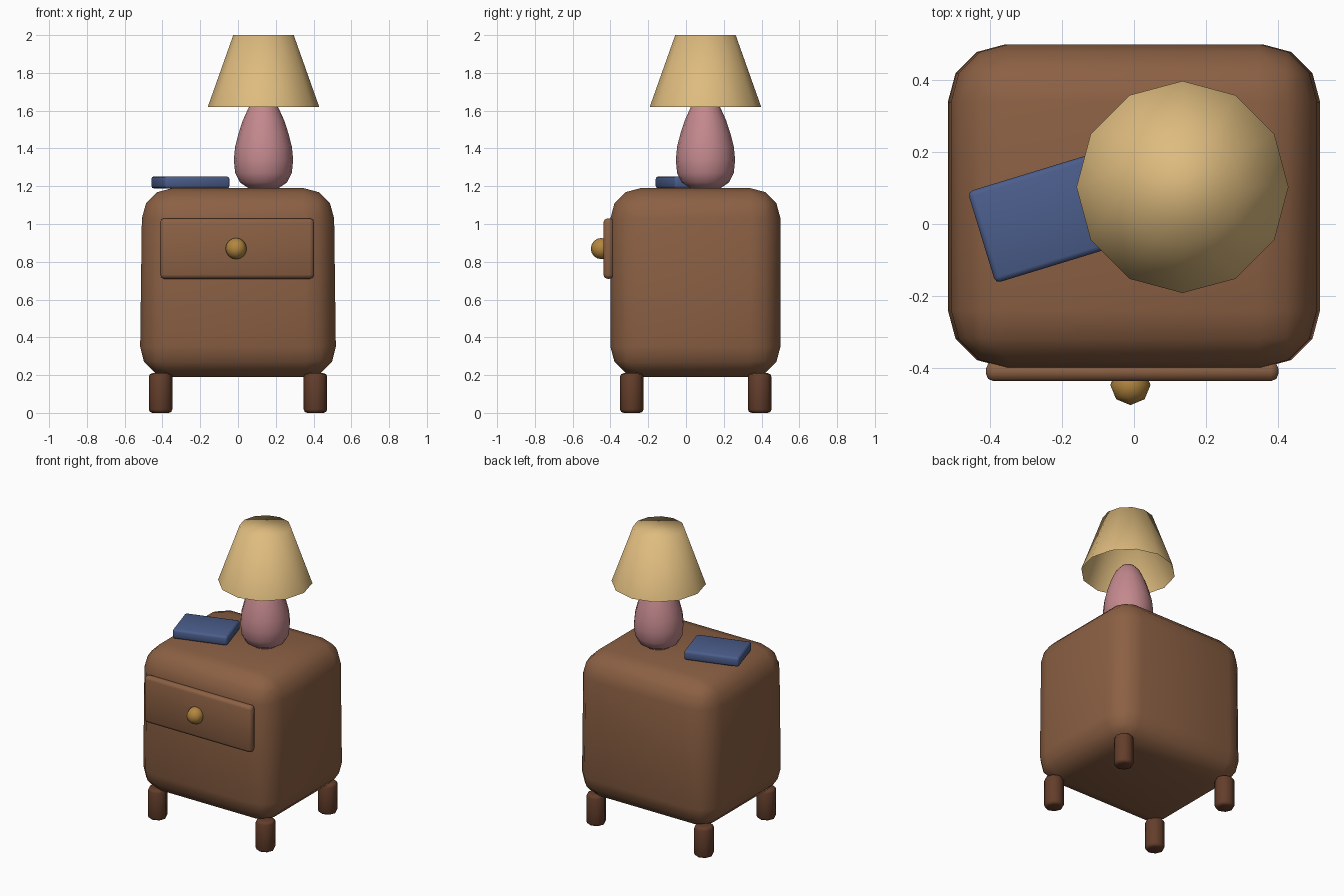
import bpy, bmesh, math
from mathutils import Matrix

if "Cube" in bpy.data.objects:
    bpy.data.objects.remove(bpy.data.objects["Cube"], do_unlink=True)


def material(name, rgb):
    m = bpy.data.materials.new(name)
    m.use_nodes = True
    m.diffuse_color = (*rgb, 1)
    m.node_tree.nodes["Principled BSDF"].inputs["Base Color"].default_value = (*rgb, 1)
    return m


wood = material("warm brown wood", (0.26, 0.117, 0.057))
dark_wood = material("dark brown wood", (0.127, 0.048, 0.024))
brass = material("brass", (0.45, 0.24, 0.05))
pink = material("dusty pink ceramic", (0.55, 0.25, 0.27))
cream = material("cream fabric", (0.73, 0.50, 0.21))
blue = material("blue cover", (0.07, 0.11, 0.26))


def finish(bm, name, mat, loc=(0, 0, 0), turn=0, bevel=0, segments=2):
    """Turn a bmesh into a smooth object, rounded by a bevel modifier."""
    bmesh.ops.recalc_face_normals(bm, faces=bm.faces)
    mesh = bpy.data.meshes.new(name)
    bm.to_mesh(mesh)
    bm.free()
    mesh.materials.append(mat)
    mesh.shade_smooth()
    obj = bpy.data.objects.new(name, mesh)
    obj.location = loc
    obj.rotation_euler.z = turn
    bpy.context.collection.objects.link(obj)
    if bevel:
        mod = obj.modifiers.new("rounding", "BEVEL")
        mod.width = bevel
        mod.segments = segments
        mod.limit_method = "ANGLE"
        mod.angle_limit = math.radians(50)
    return obj


def box(name, mat, size, loc, bevel, segments=2, turn=0, taper=1):
    bm = bmesh.new()
    bmesh.ops.create_cube(bm, size=1, matrix=Matrix.Diagonal((*size, 1)))
    for v in bm.verts:
        if v.co.z > 0:
            v.co.x *= taper
    return finish(bm, name, mat, loc, turn, bevel, segments)


def cone(bm, sides, r1, r2, depth):
    bmesh.ops.create_cone(bm, cap_ends=True, segments=sides,
                          radius1=r1, radius2=r2, depth=depth)


# Cabinet, drawer front and book
box("cabinet_body", wood, (1.04, 0.90, 1.0), (0, 0.05, 0.69), 0.16, 3, taper=0.975)
box("drawer_front", wood, (0.815, 0.055, 0.32), (-0.005, -0.41, 0.87), 0.022)
box("book", blue, (0.36, 0.266, 0.065), (-0.252, 0.015, 1.22), 0.015,
    turn=math.radians(17))

# Drawer knob
bm = bmesh.new()
bmesh.ops.create_uvsphere(bm, u_segments=8, v_segments=8, radius=0.056)
finish(bm, "drawer_knob", brass, (-0.01, -0.448, 0.87))

# Legs
for side, x in (("left", 0.41), ("right", -0.41)):
    for end, y in (("front", -0.287), ("back", 0.39)):
        bm = bmesh.new()
        cone(bm, 8, 0.062, 0.062, 0.21)
        finish(bm, f"{end}_{side}_leg", dark_wood, (x, y, 0.105), bevel=0.018)

# Lamp base, an egg spun from a profile
LAMP = (0.135, 0.103)
profile = [(0, 1.18), (0.08, 1.19), (0.125, 1.22), (0.15, 1.27), (0.157, 1.34),
           (0.15, 1.41), (0.132, 1.48), (0.109, 1.55), (0.077, 1.62),
           (0.04, 1.66), (0, 1.67)]
bm = bmesh.new()
verts = [bm.verts.new((r, 0, z)) for r, z in profile]
edges = [bm.edges.new(pair) for pair in zip(verts, verts[1:])]
bmesh.ops.spin(bm, geom=verts + edges, cent=(0, 0, 0), axis=(0, 0, 1),
               angle=math.tau, steps=16)
bmesh.ops.remove_doubles(bm, verts=bm.verts, dist=0.0005)
finish(bm, "lamp_base", pink, (*LAMP, 0))

# Lamp shade, closed on top and open below
bm = bmesh.new()
cone(bm, 12, 0.295, 0.16, 0.38)
bm.normal_update()
bottom = [f for f in bm.faces if f.normal.z < -0.9]
bmesh.ops.delete(bm, geom=bottom, context="FACES_ONLY")
finish(bm, "lamp_shade", cream, (*LAMP, 1.81))
